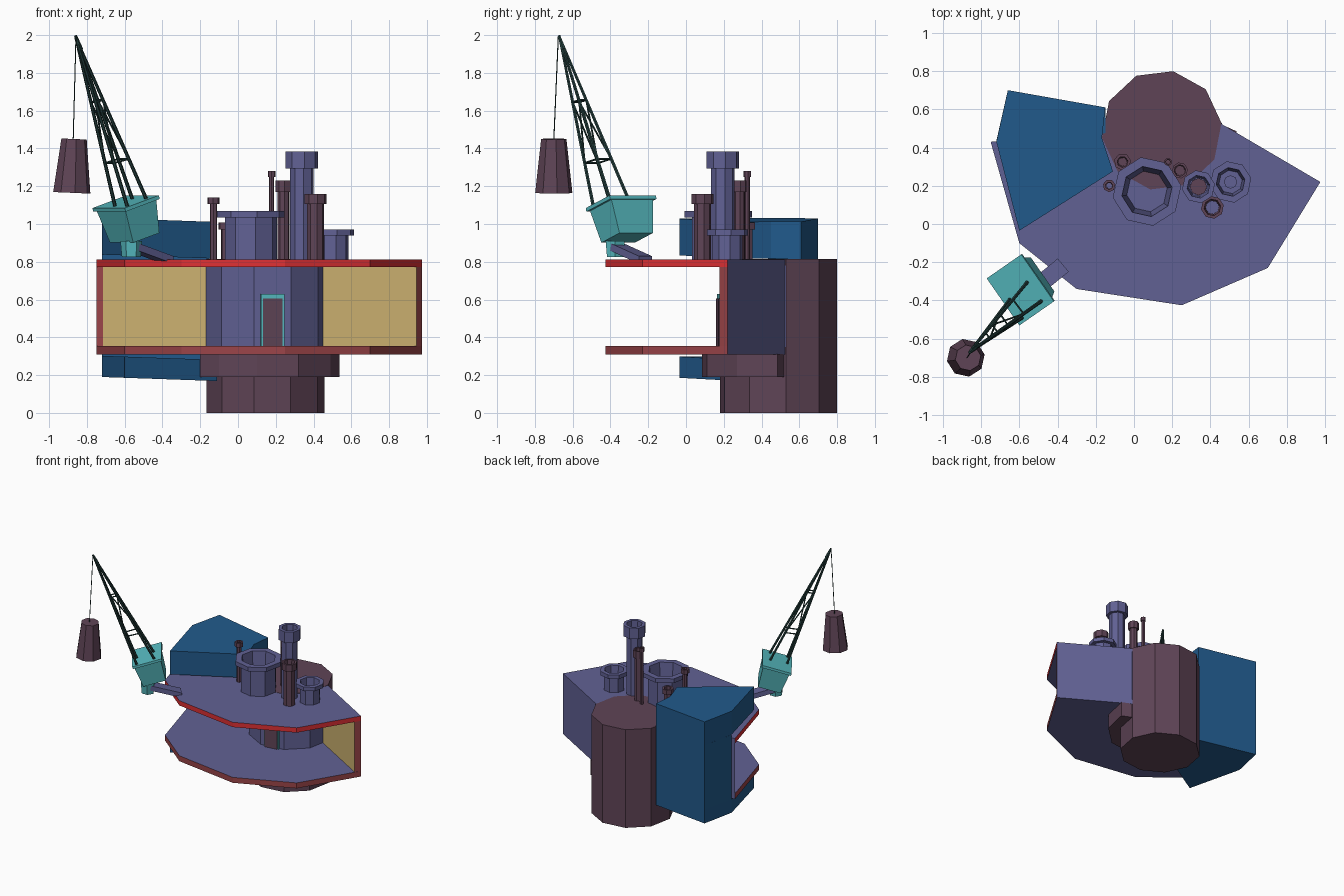
import bpy, bmesh, math
from mathutils import Vector

if "Cube" in bpy.data.objects:
    bpy.data.objects.remove(bpy.data.objects["Cube"])

def material(name, r, g, b):
    m = bpy.data.materials.new(name)
    m.diffuse_color = [((c / 255 + 0.055) / 1.055) ** 2.4 for c in (r, g, b)] + [1]
    m.use_nodes = True
    m.node_tree.nodes["Principled BSDF"].inputs["Base Color"].default_value = m.diffuse_color
    return m

PURPLE = material("slate_purple", 97, 97, 148)
MAROON = material("dusky_maroon", 95, 68, 86)
BLUE = material("deep_blue", 33, 90, 140)
TEAL = material("teal", 86, 186, 192)
DARK = material("dark_green", 36, 64, 62)
RED = material("bright_red", 222, 48, 52)
RUST = material("dull_red", 154, 68, 72)
YELLOW = material("sand_yellow", 207, 180, 114)

def finish(name, bm, mats):
    bmesh.ops.recalc_face_normals(bm, faces=bm.faces[:])
    me = bpy.data.meshes.new(name)
    bm.to_mesh(me)
    bm.free()
    for m in mats:
        me.materials.append(m)
    ob = bpy.data.objects.new(name, me)
    bpy.context.collection.objects.link(ob)
    return ob

def loft(name, lower, upper, mats, side_index=None):
    """Solid between two matching rings; side_index gives a slot per side."""
    bm = bmesh.new()
    a = [bm.verts.new(p) for p in lower]
    b = [bm.verts.new(p) for p in upper]
    n = len(a)
    bm.faces.new(a[::-1])
    bm.faces.new(b)
    for i in range(n):
        f = bm.faces.new((a[i], a[(i + 1) % n], b[(i + 1) % n], b[i]))
        if side_index:
            f.material_index = side_index[i]
    return finish(name, bm, mats)

def prism(name, pts, z0, z1, mats, side_index=None, slope=0.0):
    def ring(z):
        return [(x, y, z - slope * (x + 0.72)) for x, y in pts]
    return loft(name, ring(z0), ring(z1), mats, side_index)

def rod(name, p0, p1, r0, r1, n, mat, phase=0.0):
    p0, p1 = Vector(p0), Vector(p1)
    d = (p1 - p0).normalized()
    u = Vector((1, 0, 0))
    u = (u - d * u.dot(d)).normalized()
    v = d.cross(u)
    def ring(c, r):
        return [c + r * (math.cos(t) * u + math.sin(t) * v)
                for t in (math.radians(phase) + math.tau * i / n for i in range(n))]
    return loft(name, ring(p0, r0), ring(p1, r1), [mat])

def arc(cx, cy, r, a0, count, step=36):
    return [(cx + r * math.cos(math.radians(a0 + step * i)),
             cy + r * math.sin(math.radians(a0 + step * i))) for i in range(count)]

def lathe(name, cx, cy, profile, n, phase, mat):
    bm = bmesh.new()
    rings = [[bm.verts.new((x, y, z)) for x, y in arc(cx, cy, r, phase, n, 360 / n)]
             for r, z in profile]
    for a, b in zip(rings, rings[1:]):
        for i in range(n):
            bm.faces.new((a[i], a[(i + 1) % n], b[(i + 1) % n], b[i]))
    return finish(name, bm, [mat])

# Silo, its purple inner wall, and the collar under the deck
prism("silo", arc(0.145, 0.49, 0.315, 7, 10), 0, 0.814, [MAROON])
prism("inner_wall", arc(0.145, 0.49, 0.319, 187, 6), 0.35, 0.78, [PURPLE])
prism("collar", [(0.46, 0.52), (0.537, 0.485), (0.49, 0.27), (0.32, 0.11), (0.1, 0.085),
                 (-0.1, 0.13), (-0.2, 0.2), (-0.15, 0.45)], 0.19, 0.313, [MAROON])

# Two decks with coloured rims
deck = [(-0.75, 0.43), (-0.6, -0.1), (-0.3, -0.34), (0.25, -0.425),
        (0.7, -0.23), (0.975, 0.22), (0.455, 0.525), (-0.16, 0.48)]
rim = [1, 1, 1, 1, 1, 0, 0, 0]
prism("lower_deck", deck, 0.31, 0.355, [PURPLE, RUST], rim)
prism("upper_deck", deck, 0.772, 0.812, [PURPLE, RED], rim)

# Walls between the decks: purple outside, yellow inside, dull red ends
wall_mats = [PURPLE, YELLOW, RUST]
prism("right_wall", [(0.975, 0.22), (0.455, 0.525), (0.43, 0.48), (0.945, 0.178)],
      0.355, 0.772, wall_mats, [0, 0, 1, 2])
prism("left_wall", [(-0.75, 0.43), (-0.715, 0.422), (-0.15, 0.45), (-0.15, 0.48)],
      0.355, 0.772, wall_mats, [2, 1, 0, 0])

# Doorway on the front facet of the silo
def door_part(name, half, z0, z1, depth, mat):
    t = math.radians(277)
    n = Vector((math.cos(t), math.sin(t)))
    s = Vector((-n.y, n.x))
    c = Vector((0.145, 0.49)) + n * 0.29
    pts = [c - s * half, c + s * half, c + s * half + n * depth, c - s * half + n * depth]
    return prism(name, pts, z0, z1, [mat])

door_part("door_frame", 0.063, 0.355, 0.63, 0.03, TEAL)
door_part("door", 0.052, 0.355, 0.605, 0.036, MAROON)

# Blue block, notched to wrap round the decks
block = [(-0.66, 0.70), (-0.15, 0.61), (-0.168, 0.45), (-0.11, 0.275), (-0.6, -0.035), (-0.72, 0.43)]
prism("block_bottom", block, 0.19, 0.302, [BLUE], slope=0.035)
prism("block_top", block, 0.838, 1.032, [BLUE], slope=0.035)
prism("block_back", [(-0.66, 0.70), (-0.15, 0.61), (-0.15, 0.475), (-0.72, 0.435)],
      0.302, 0.838, [BLUE], slope=0.035)

# Funnels: x, y, body radius, cap radius, cap bottom, top, sides, material
funnels = [
    ("wide_funnel", 0.068, 0.17, 0.14, 0.182, 1.035, 1.07, 8, PURPLE),
    ("tall_funnel", 0.337, 0.195, 0.063, 0.087, 1.295, 1.385, 8, PURPLE),
    ("short_funnel", 0.505, 0.22, 0.08, 0.11, 0.94, 0.972, 8, PURPLE),
    ("front_pipe", 0.41, 0.087, 0.046, 0.06, 1.105, 1.16, 8, MAROON),
    ("middle_pipe", 0.24, 0.28, 0.032, 0.042, 1.17, 1.23, 8, MAROON),
    ("thin_pipe", 0.178, 0.325, 0.014, 0.021, 1.25, 1.28, 7, MAROON),
    ("left_pipe", -0.13, 0.2, 0.02, 0.033, 1.105, 1.14, 7, MAROON),
    ("back_pipe", -0.06, 0.325, 0.03, 0.045, 0.97, 1.008, 7, MAROON),
]
for name, x, y, rb, rc, zc, zt, n, mat in funnels:
    ri = rb * 0.95
    lathe(name, x, y, [(rb, 0.8), (rb, zc), (rc, zc), (rc, zt), (ri, zt), (ri * 0.8, 0.8)],
          n, 10, mat)
rod("tall_funnel_core", (0.337, 0.195, 0.8), (0.337, 0.195, 1.3), 0.045, 0.045, 8, MAROON)
rod("short_funnel_core", (0.505, 0.22, 0.8), (0.505, 0.22, 0.92), 0.035, 0.035, 8, PURPLE)

# Crane arm and foot
side = Vector((0.64, -0.77, 0)) * 0.045
lift = Vector((0, 0, 0.02))
def arm_end(p):
    p = Vector(p)
    return [p - side - lift, p + side - lift, p + side + lift, p - side + lift]
loft("crane_arm", arm_end((-0.37, -0.215, 0.81)), arm_end((-0.56, -0.37, 0.88)), [PURPLE])
rod("crane_foot", (-0.565, -0.375, 0.825), (-0.565, -0.375, 0.91), 0.05, 0.058, 6, TEAL)

# Crane cab, tipped forward
tilt = math.radians(17)
fwd = Vector((-0.82, -0.57, 0))
U = Vector((0.57, -0.82, 0))
N = fwd * math.sin(tilt) + Vector((0, 0, math.cos(tilt)))
V = fwd * math.cos(tilt) - Vector((0, 0, math.sin(tilt)))
C = Vector((-0.595, -0.345, 1.118))
def cab_ring(hu, hv, h):
    return [C + U * a * hu + V * b * hv + N * h for a, b in ((-1, -1), (1, -1), (1, 1), (-1, 1))]
loft("cab_body", cab_ring(0.108, 0.088, -0.2), cab_ring(0.134, 0.104, -0.018), [TEAL])
loft("cab_rim", cab_ring(0.15, 0.115, -0.02), cab_ring(0.15, 0.115, 0), [TEAL])

# Boom: four legs meeting at the tip, with braces
tip = Vector((-0.858, -0.668, 1.985))
feet = [Vector(p) for p in ((-0.48, -0.40, 1.12), (-0.555, -0.30, 1.12),
                            (-0.65, -0.395, 1.09), (-0.585, -0.49, 1.09))]
def on_leg(i, t):
    return feet[i % 4].lerp(tip, t)
for i in range(4):
    rod("boom_leg", feet[i], tip, 0.010, 0.008, 6, DARK)
    for t in (0.26, 0.62):
        rod("boom_brace", on_leg(i, t), on_leg(i + 1, t), 0.005, 0.005, 5, DARK)
    rod("boom_diagonal", on_leg(i, 0.26), on_leg(i + 1, 0.62), 0.005, 0.005, 5, DARK)
rod("boom_tip", on_leg(0, 0.93), tip + Vector((-0.002, -0.004, 0.012)), 0.012, 0.008, 6, DARK)

# Cable and hanging weight
rod("cable", tip + Vector((0, -0.008, 0.01)), (-0.873, -0.70, 1.44), 0.003, 0.003, 5, DARK)
rod("weight", (-0.88, -0.70, 1.165), (-0.868, -0.70, 1.45), 0.1, 0.068, 8, MAROON, 10)
